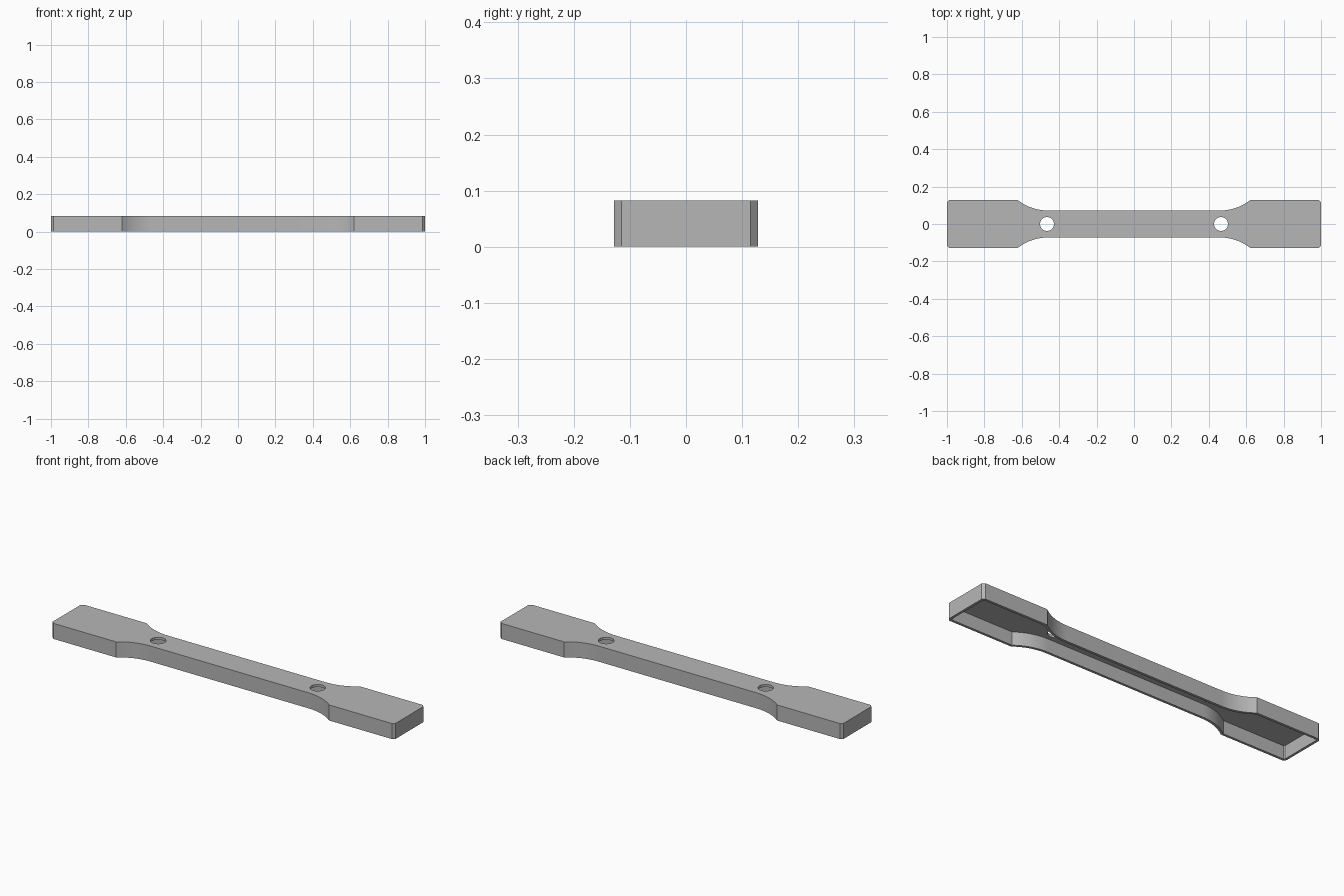
import bpy, bmesh, math

if "Cube" in bpy.data.objects:
    bpy.data.objects.remove(bpy.data.objects["Cube"], do_unlink=True)

HEIGHT, WALL = 0.082, 0.013
GRIP, NECK, CHAMFER = 0.128, 0.072, 0.013      # half widths, corner cut
ARC_X, RADIUS, STEPS = 0.46, 0.26, 12          # shoulder fillet
HOLE_X, HOLE_R = 0.465, 0.037

grey = bpy.data.materials.new("light grey")
grey.use_nodes = True
grey.diffuse_color = (0.47, 0.47, 0.47, 1)
grey.node_tree.nodes["Principled BSDF"].inputs["Base Color"].default_value = grey.diffuse_color


def outline(inset):
    """Waisted bar outline, moved inwards by inset."""
    r, grip, end = RADIUS + inset, GRIP - inset, 1 - inset
    cut = CHAMFER - inset * (2 - math.sqrt(2))
    centre_y = NECK + RADIUS
    sweep = math.acos((centre_y - grip) / r)
    quarter = [(ARC_X + r * math.sin(sweep * i / STEPS),
                centre_y - r * math.cos(sweep * i / STEPS)) for i in range(STEPS + 1)]
    quarter += [(end - cut, grip), (end, grip - cut)]
    half = quarter + [(x, -y) for x, y in reversed(quarter)]
    return half + [(-x, -y) for x, y in half]


def prism(name, points, z0, z1):
    bm = bmesh.new()
    face = bm.faces.new([bm.verts.new((x, y, z0)) for x, y in points])
    top = bmesh.ops.extrude_face_region(bm, geom=[face])["geom"]
    moved = [v for v in top if isinstance(v, bmesh.types.BMVert)]
    bmesh.ops.translate(bm, vec=(0, 0, z1 - z0), verts=moved)
    bmesh.ops.recalc_face_normals(bm, faces=bm.faces)
    mesh = bpy.data.meshes.new(name)
    bm.to_mesh(mesh)
    bm.free()
    obj = bpy.data.objects.new(name, mesh)
    bpy.context.collection.objects.link(obj)
    mesh.materials.append(grey)
    return obj


# Hollow bar, open underneath, with two round holes in its top
bar = prism("waisted_bar", outline(0), 0, HEIGHT)
cutters = [prism("hollow_cutter", outline(WALL), -0.05, HEIGHT - WALL)]
for side, x in (("right", -HOLE_X), ("left", HOLE_X)):
    circle = [(x + HOLE_R * math.cos(a * math.tau / 40), HOLE_R * math.sin(a * math.tau / 40))
              for a in range(40)]
    cutters.append(prism(side + "_hole_cutter", circle, HEIGHT / 2, HEIGHT + 0.05))

bpy.context.view_layer.objects.active = bar
for cutter in cutters:
    cutter.hide_render = True
    mod = bar.modifiers.new(cutter.name, "BOOLEAN")
    mod.operation, mod.solver, mod.object = "DIFFERENCE", "EXACT", cutter
    bpy.ops.object.modifier_apply(modifier=mod.name)
for cutter in cutters:
    bpy.data.objects.remove(cutter, do_unlink=True)

# Smooth curves, sharp edges
bpy.ops.object.select_all(action="DESELECT")
bar.select_set(True)
bpy.ops.object.shade_smooth_by_angle(angle=math.radians(25))
